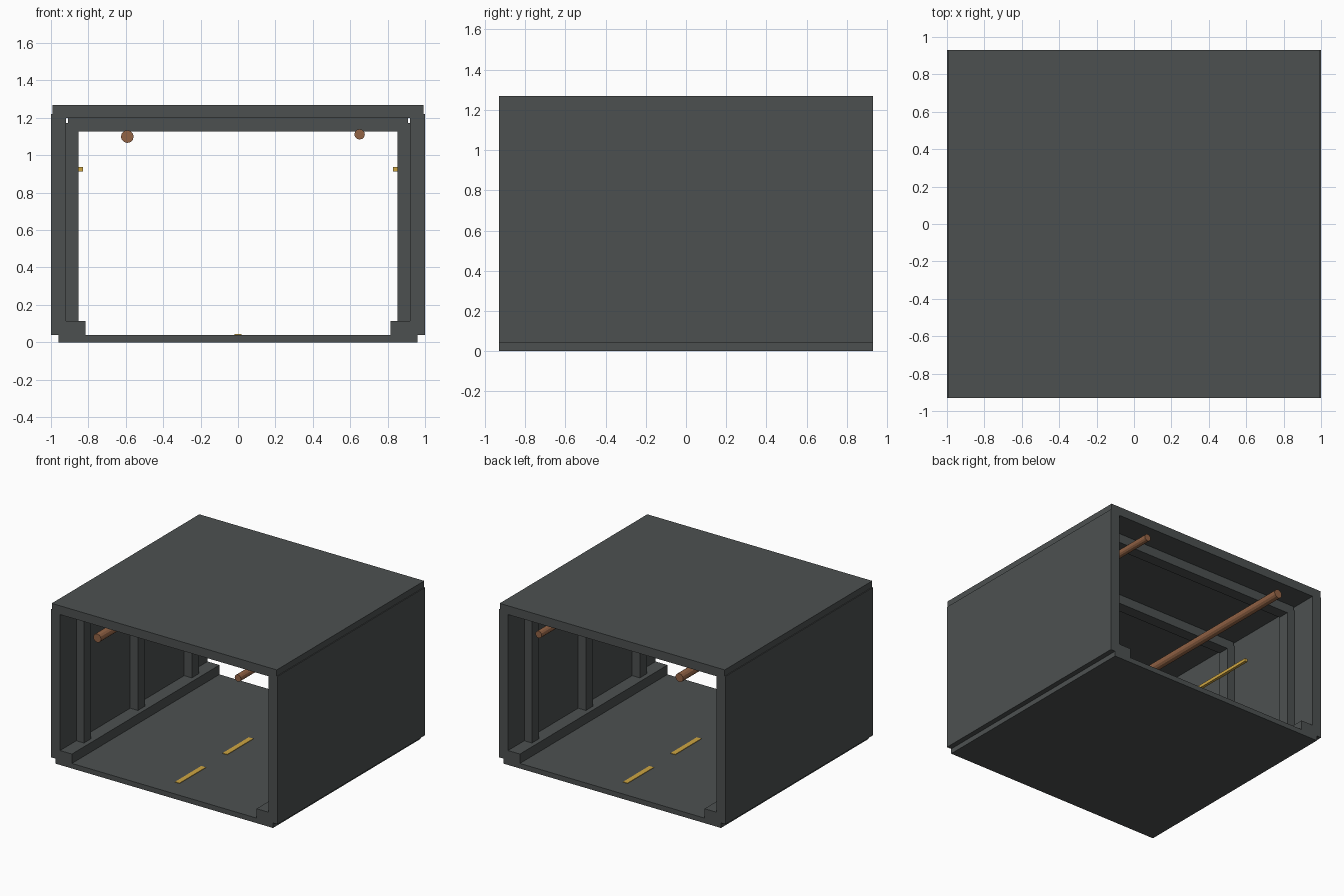
import bpy
import math

cube = bpy.data.objects.get("Cube")
if cube:
    bpy.data.objects.remove(cube, do_unlink=True)


def material(name, rgb):
    mat = bpy.data.materials.new(name)
    mat.use_nodes = True
    mat.diffuse_color = (*rgb, 1)
    mat.node_tree.nodes["Principled BSDF"].inputs["Base Color"].default_value = (*rgb, 1)
    return mat


grey = material("dark grey", (0.073, 0.081, 0.081))
copper = material("copper brown", (0.29, 0.125, 0.06))
yellow = material("amber yellow", (0.62, 0.38, 0.055))


def box(name, mat, x, y, z):
    """Box from (min, max) ranges on each axis."""
    ranges = (x, y, z)
    bpy.ops.mesh.primitive_cube_add(size=1, location=[(a + b) / 2 for a, b in ranges])
    ob = bpy.context.object
    ob.name = name
    ob.scale = [abs(b - a) for a, b in ranges]
    bpy.ops.object.transform_apply(location=False, rotation=False, scale=True)
    ob.data.materials.append(mat)
    return ob


def pipe(name, x, z, radius):
    bpy.ops.mesh.primitive_cylinder_add(vertices=12, radius=radius, depth=2 * HALF,
                                        location=(x, 0, z), rotation=(math.pi / 2, 0, 0))
    ob = bpy.context.object
    ob.name = name
    ob.data.materials.append(copper)


HALF = 0.93
full = (-HALF, HALF)
ribs = (("front", -0.68), ("middle", 0), ("back", 0.68))

# Shell
box("floor", grey, (-0.96, 0.96), full, (0, 0.04))
box("roof", grey, (-0.993, 0.993), full, (1.2, 1.27))

# Walls, curbs, rib posts and lamps on both sides
for side, s in (("left", 1), ("right", -1)):
    box(side + "_wall", grey, (s * 0.92, s), full, (0.04, 1.22))
    box(side + "_curb", grey, (s * 0.815, s * 0.92), full, (0.04, 0.115))
    box(side + "_lamp_strip", yellow, (s * 0.83, s * 0.852), (-0.27, 0.27), (0.914, 0.938))
    for place, y in ribs:
        box(f"{side}_{place}_post", grey, (s * 0.852, s * 0.92),
            (y - 0.045, y + 0.045), (0.115, 1.172))

# Ceiling beams
for place, y in ribs:
    box(place + "_beam", grey, (-0.91, 0.91), (y - 0.045, y + 0.045), (1.127, 1.2))

# Painted floor dashes
for place, y in (("front", -0.6), ("middle", 0), ("back", 0.6)):
    box(place + "_floor_dash", yellow, (-0.02, 0.02), (y - 0.165, y + 0.165), (0.04, 0.044))

# Ceiling pipes
pipe("large_pipe", -0.592, 1.10, 0.034)
pipe("small_pipe", 0.65, 1.112, 0.028)
